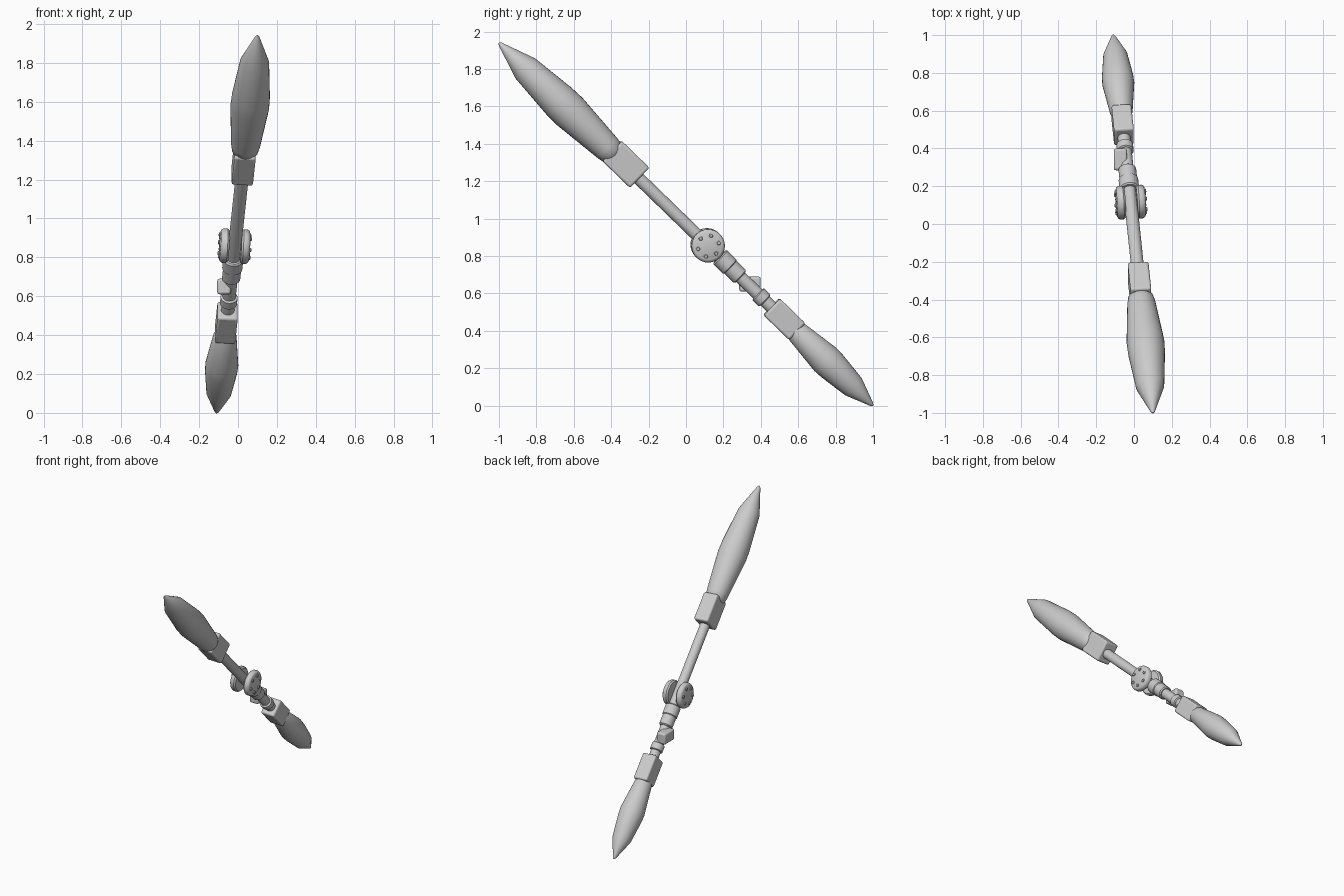
import bpy, bmesh, math
from mathutils import Matrix, Vector

cube = bpy.data.objects.get("Cube")
if cube:
    bpy.data.objects.remove(cube)

grey = bpy.data.materials.new("light_grey")
grey.use_nodes = True
grey.diffuse_color = (0.6, 0.6, 0.6, 1)
grey.node_tree.nodes["Principled BSDF"].inputs["Base Color"].default_value = (0.6, 0.6, 0.6, 1)

# Tilted frame: local z runs along the shaft, local x points to the side
center = Vector((-0.005, 0, 0.97))
axis = Vector((0.105, -1, 0.97)).normalized()
side = Vector((1, 0, 0))
side = (side - axis * side.dot(axis)).normalized()
up = axis.cross(side)
frame = Matrix.Translation(center) @ Matrix((side, up, axis)).transposed().to_4x4()


def finish(name, bm, matrix, bevel=0.0):
    bmesh.ops.recalc_face_normals(bm, faces=bm.faces)
    mesh = bpy.data.meshes.new(name)
    bm.to_mesh(mesh)
    bm.free()
    obj = bpy.data.objects.new(name, mesh)
    bpy.context.collection.objects.link(obj)
    obj.matrix_world = matrix
    mesh.materials.append(grey)
    if bevel:
        mod = obj.modifiers.new("Bevel", "BEVEL")
        mod.width = bevel
        mod.segments = 3
        mod.limit_method = "ANGLE"
    bpy.ops.object.select_all(action="DESELECT")
    obj.select_set(True)
    bpy.context.view_layer.objects.active = obj
    bpy.ops.object.shade_smooth_by_angle(angle=math.radians(35))
    return obj


def lathe(name, profile, matrix=frame, sides=32, bevel=0.0):
    """Turned part from (radius, distance) pairs, with capped ends."""
    bm = bmesh.new()
    rings = []
    for r, z in profile:
        angles = [math.tau * i / sides for i in range(sides)]
        rings.append([bm.verts.new((r * math.cos(a), r * math.sin(a), z)) for a in angles])
    for a, b in zip(rings, rings[1:]):
        for i in range(sides):
            j = (i + 1) % sides
            bm.faces.new((a[i], a[j], b[j], b[i]))
    bm.faces.new(rings[0])
    bm.faces.new(rings[-1])
    return finish(name, bm, matrix, bevel)


def block(name, size, matrix, bevel):
    bm = bmesh.new()
    bmesh.ops.create_cube(bm, size=1)
    bmesh.ops.scale(bm, vec=size, verts=bm.verts)
    return finish(name, bm, matrix, bevel)


# Long pointed ends
lathe("upper_blade", [(0.05, 0.53), (0.068, 0.55), (0.075, 0.59), (0.1, 0.87),
                      (0.098, 0.95), (0.075, 1.2), (0.012, 1.385), (0.004, 1.397)])
lathe("lower_blade", [(0.045, -0.8), (0.06, -0.83), (0.085, -1.04),
                      (0.083, -1.09), (0.064, -1.25), (0.012, -1.385), (0.004, -1.397)])

# Square sockets holding the blades
block("upper_socket", (0.11, 0.15, 0.205),
      frame @ Matrix.Translation((0, 0.006, 0.457)), 0.012)
block("lower_socket", (0.105, 0.125, 0.19),
      frame @ Matrix.Translation((0, 0.002, -0.732)), 0.012)

# Shaft and its collars
lathe("upper_shaft", [(0.034, 0.37), (0.034, -0.3)])
lathe("sleeve", [(0.045, -0.25), (0.052, -0.257), (0.052, -0.325), (0.047, -0.33),
                 (0.047, -0.4), (0.04, -0.407)])
lathe("lower_shaft", [(0.034, -0.38), (0.034, -0.65)])
lathe("lower_collar", [(0.036, -0.535), (0.044, -0.54), (0.044, -0.585), (0.036, -0.59)])

# Upright side block beside the lower shaft
block("side_block", (0.07, 0.115, 0.08), Matrix.Translation((-0.072, 0.342, 0.65)), 0.012)

# Pair of round pivot plates with a ring of bolts
for label, sign in (("right", -1), ("left", 1)):
    hub = frame @ Matrix.Translation((sign * 0.055, 0, -0.162)) \
        @ Matrix.Rotation(sign * math.pi / 2, 4, "Y")
    lathe(label + "_pivot_plate", [(0.08, -0.024), (0.089, -0.014), (0.089, 0.006),
                                   (0.083, 0.016), (0.074, 0.021)], hub)
    for i in range(6):
        spin = Matrix.Rotation(math.tau * i / 6, 4, "Z")
        lathe(f"{label}_bolt_{i + 1}", [(0.011, 0.015), (0.011, 0.026), (0.008, 0.029)],
              hub @ spin @ Matrix.Translation((0.058, 0, 0)), 12)
